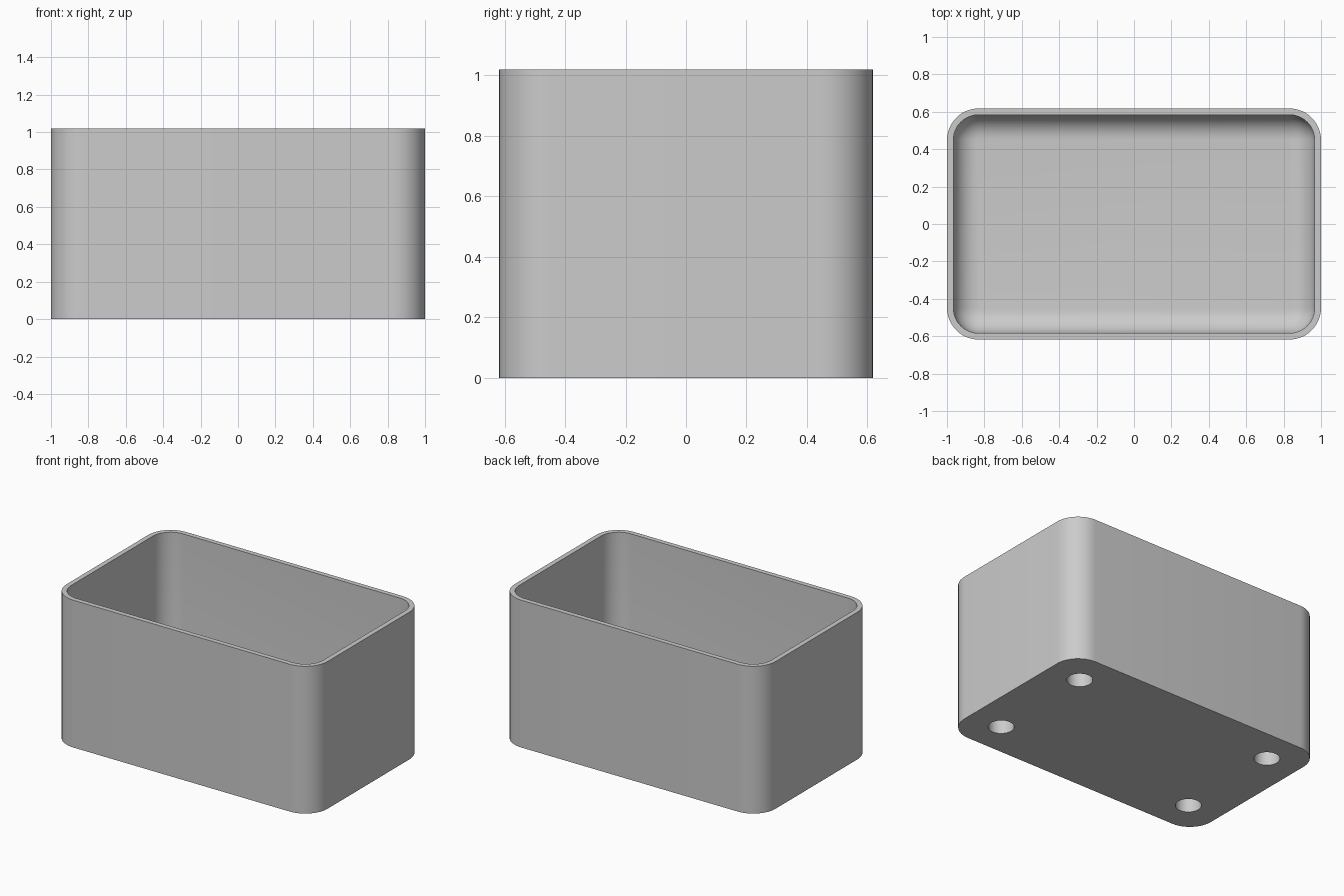
import bpy, bmesh
from math import sin, cos, pi, radians

HALF_X, HALF_Y, HEIGHT = 1.0, 0.618, 1.02
CORNER, WALL = 0.17, 0.034
FLOOR, FILLET = 0.134, 0.13
HOLE_X, HOLE_Y, HOLE_R, HOLE_DEPTH = 0.76, 0.38, 0.081, 0.1
ARC, FILLET_STEPS = 12, 10

default = bpy.data.objects.get("Cube")
if default:
    bpy.data.objects.remove(default, do_unlink=True)

grey = bpy.data.materials.new("plain grey")
grey.use_nodes = True
grey.diffuse_color = (0.6, 0.6, 0.6, 1)
grey.node_tree.nodes["Principled BSDF"].inputs["Base Color"].default_value = (0.6, 0.6, 0.6, 1)


def rounded_loop(bm, inset, z):
    """Rounded rectangle, moved inwards by inset, at height z."""
    r = CORNER - inset
    cx, cy = HALF_X - CORNER, HALF_Y - CORNER
    verts = []
    for quarter, (sx, sy) in enumerate([(1, 1), (-1, 1), (-1, -1), (1, -1)]):
        for i in range(ARC + 1):
            a = (quarter + i / ARC) * pi / 2
            verts.append(bm.verts.new((sx * cx + r * cos(a), sy * cy + r * sin(a), z)))
    return verts


def finish(name, bm):
    bmesh.ops.recalc_face_normals(bm, faces=bm.faces)
    mesh = bpy.data.meshes.new(name)
    bm.to_mesh(mesh)
    bm.free()
    mesh.materials.append(grey)
    obj = bpy.data.objects.new(name, mesh)
    bpy.context.collection.objects.link(obj)
    return obj


# Box: outer wall, flat rim, inner wall, then a rounded fillet into the floor
section = [(0, 0), (0, HEIGHT), (WALL, HEIGHT)]
for i in range(FILLET_STEPS + 1):
    a = i / FILLET_STEPS * pi / 2
    section.append((WALL + FILLET * (1 - cos(a)), FLOOR + FILLET * (1 - sin(a))))

bm = bmesh.new()
loops = [rounded_loop(bm, inset, z) for inset, z in section]
for low, high in zip(loops, loops[1:]):
    for i in range(len(low)):
        j = (i + 1) % len(low)
        bm.faces.new((low[i], low[j], high[j], high[i]))
bm.faces.new(loops[0])
bm.faces.new(loops[-1])
box = finish("box", bm)

# Four blind round holes in the underside
bm = bmesh.new()
for sx in (-1, 1):
    for sy in (-1, 1):
        made = bmesh.ops.create_cone(bm, cap_ends=True, segments=48, radius1=HOLE_R,
                                     radius2=HOLE_R, depth=2 * HOLE_DEPTH)
        bmesh.ops.translate(bm, verts=made["verts"], vec=(sx * HOLE_X, sy * HOLE_Y, 0))
cutter = finish("hole_cutter", bm)

bpy.ops.object.select_all(action="DESELECT")
box.select_set(True)
bpy.context.view_layer.objects.active = box
cut = box.modifiers.new("foot_holes", "BOOLEAN")
cut.operation = "DIFFERENCE"
cut.solver = "EXACT"
cut.object = cutter
bpy.ops.object.modifier_apply(modifier=cut.name)
bpy.data.objects.remove(cutter, do_unlink=True)
bpy.ops.object.shade_smooth_by_angle(angle=radians(35))
